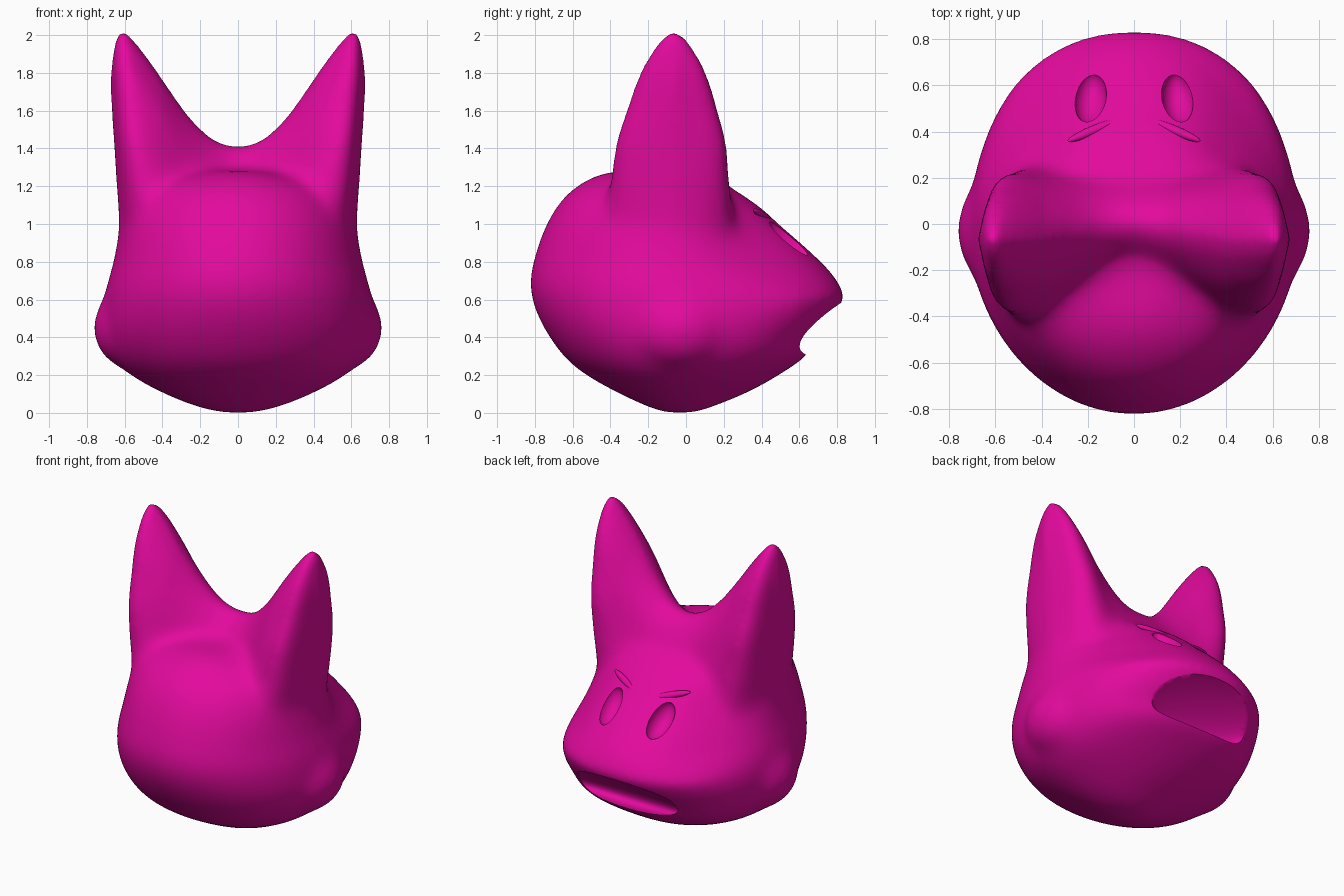
import bpy, bmesh, math
from mathutils import Vector, Euler

cube = bpy.data.objects.get("Cube")
if cube:
    bpy.data.objects.remove(cube, do_unlink=True)

magenta = bpy.data.materials.new("magenta")
magenta.use_nodes = True
magenta.diffuse_color = (0.77, 0.003, 0.34, 1)
magenta.node_tree.nodes["Principled BSDF"].inputs["Base Color"].default_value = magenta.diffuse_color


def curve(points, t):
    """Smooth value at t through (t, value) points."""
    n = len(points)
    if t <= points[0][0]:
        return points[0][1]
    for i in range(n - 1):
        (a, va), (b, vb) = points[i], points[i + 1]
        if t <= b:
            p, q = points[max(i - 1, 0)], points[min(i + 2, n - 1)]
            ma = (vb - p[1]) / (b - p[0]) * (b - a)
            mb = (q[1] - va) / (q[0] - a) * (b - a)
            u = (t - a) / (b - a)
            return (va * (1 + 2 * u) * (1 - u) ** 2 + ma * u * (1 - u) ** 2
                    + vb * u * u * (3 - 2 * u) + mb * u * u * (u - 1))
    return points[-1][1]


def loft(bm, rings):
    rows = [[bm.verts.new(p) for p in ring] for ring in rings]
    n = len(rows[0])
    for low, high in zip(rows, rows[1:]):
        for i in range(n):
            j = (i + 1) % n
            bm.faces.new((low[i], low[j], high[j], high[i]))
    bm.faces.new(rows[0][::-1])
    bm.faces.new(rows[-1])


def finish(name, bm):
    bmesh.ops.recalc_face_normals(bm, faces=bm.faces)
    mesh = bpy.data.meshes.new(name)
    bm.to_mesh(mesh)
    bm.free()
    mesh.materials.append(magenta)
    ob = bpy.data.objects.new(name, mesh)
    bpy.context.collection.objects.link(ob)
    return ob


def add_ball(bm, centre, radii, turn=(0, 0, 0)):
    new = bmesh.ops.create_uvsphere(bm, u_segments=48, v_segments=24, radius=1)["verts"]
    rot = Euler(turn).to_matrix()
    for v in new:
        v.co = rot @ Vector(c * r for c, r in zip(v.co, radii)) + Vector(centre)


def ball(name, *shape):
    bm = bmesh.new()
    add_ball(bm, *shape)
    return finish(name, bm)


def apply(ob, kind, **settings):
    mod = ob.modifiers.new(kind, kind)
    for key, value in settings.items():
        setattr(mod, key, value)
    bpy.context.view_layer.objects.active = ob
    bpy.ops.object.modifier_apply(modifier=mod.name)


# Skull: half-width, back depth, front depth, flank pinch and squareness by height
MID = -0.05
width = [(0, .1), (.03, .22), (.1, .39), (.2, .57), (.3, .66), (.45, .71), (.65, .7),
         (.8, .66), (1, .62), (1.15, .54), (1.23, .42), (1.28, .2)]
back = [(0, -.12), (.03, -.2), (.1, -.35), (.2, -.53), (.3, -.65), (.5, -.78), (.67, -.83),
        (.8, -.81), (1, -.74), (1.15, -.64), (1.25, -.5), (1.28, -.4)]
front = [(0, .06), (.1, .31), (.2, .49), (.3, .63), (.4, .69), (.5, .77), (.6, .83), (.66, .82),
         (.75, .76), (.85, .66), (1, .49), (1.1, .38), (1.28, .1)]
pinch = [(.6, 0), (.8, .1), (1, .18), (1.15, .12), (1.28, 0)]
square = [(.1, 1), (.3, .85), (.55, .87), (.75, 1)]


def skull_ring(z, count=72):
    ring = []
    for k in range(count):
        a = math.tau * k / count
        c, s = math.cos(a), math.sin(a)
        x, y = curve(width, z) * c, (MID - curve(back, z)) * s
        if s > 0:
            power = curve(square, z)
            x = math.copysign(abs(c) ** power, c) * curve(width, z)
            x *= 1 - curve(pinch, z) * math.sin(2 * a) ** 2
            y = (curve(front, z) - MID) * s ** power
        ring.append((x, MID + y, z))
    return ring


bm = bmesh.new()
loft(bm, [skull_ring(1.28 * i / 52) for i in range(53)])

# Ears: one ridge from tip to tip, sliced across x, with a rounded footprint
ridge = [(0, 1.42), (.07, 1.43), (.15, 1.47), (.25, 1.56), (.35, 1.69), (.45, 1.84),
         (.55, 1.97), (.61, 2.02), (.65, 1.96), (.68, 1.75)]
thin = [(0, 1), (.45, 1), (.54, .98), (.6, .88), (.65, .65), (.68, .15)]
spread = [(0, 0), (.03, .06), (.1, .12), (.2, .18), (.4, .25), (.6, .32), (.8, .39), (1, .46), (1.3, .5)]
FLOOR = 0.75


def ear_slice(x, count=16):
    side = abs(x)
    top = curve(ridge, side)
    middle = -0.065 + 0.08 * max(0, 1 - side / 0.4)
    oval = math.sqrt(1 - (side / 0.7) ** 2)
    ring = []
    for k in range(-count, count + 1):
        drop = (top - FLOOR) * (k / count) ** 2
        z = top - drop
        rise = min(1, max(0, (z - 0.95) / 0.5))
        half = curve(spread, drop) * curve(thin, side) * (oval + (1 - oval) * rise)
        flare = 1 + 0.18 * drop if k < 0 else 1
        ring.append((x * (1 - 0.085 * max(0, 1.8 - z)), middle + math.copysign(half * flare, k), z))
    return ring


loft(bm, [ear_slice(0.68 * math.sin(math.pi / 2 * i / 40)) for i in range(-40, 41)])

# Cheeks
for side in (-1, 1):
    add_ball(bm, (side * .57, -.03, .45), (.2, .26, .22))

head = finish("head", bm)
apply(head, "REMESH", mode="VOXEL", voxel_size=0.017)
apply(head, "SMOOTH", factor=0.5, iterations=8)

# Blend the joins, sparing ear tips and muzzle
blend = head.vertex_groups.new(name="blend")
for v in head.data.vertices:
    fade = min((1.7 - v.co.z) / 0.4, (0.6 - v.co.y) / 0.25, 1)
    if fade > 0:
        blend.add([v.index], fade, "REPLACE")
apply(head, "SMOOTH", factor=0.5, iterations=110, vertex_group="blend")


def carve(cutter):
    apply(head, "BOOLEAN", operation="DIFFERENCE", object=cutter, solver="EXACT")
    bpy.data.objects.remove(cutter, do_unlink=True)


# Mouth and eye sockets
TILT = math.radians(-40)
carve(ball("mouth_cutter", (0, .74, .45), (.47, .25, .08), (math.radians(34), 0, 0)))
for side in (-1, 1):
    carve(ball("socket_cutter", (side * .19, .55, .93), (.07, .135, .08), (TILT, 0, side * .1)))

parts = [head]
for side, label in ((1, "left"), (-1, "right")):
    # Slanted brows
    parts.append(ball(label + "_brow", (side * .175, .405, 1.045), (.125, .022, .02),
                      (TILT, side * -.25, side * -.39)))

# Soft shading with crisp lip and socket edges
bpy.ops.object.select_all(action="DESELECT")
for ob in parts:
    ob.select_set(True)
bpy.context.view_layer.objects.active = head
bpy.ops.object.shade_smooth_by_angle(angle=math.radians(40))
